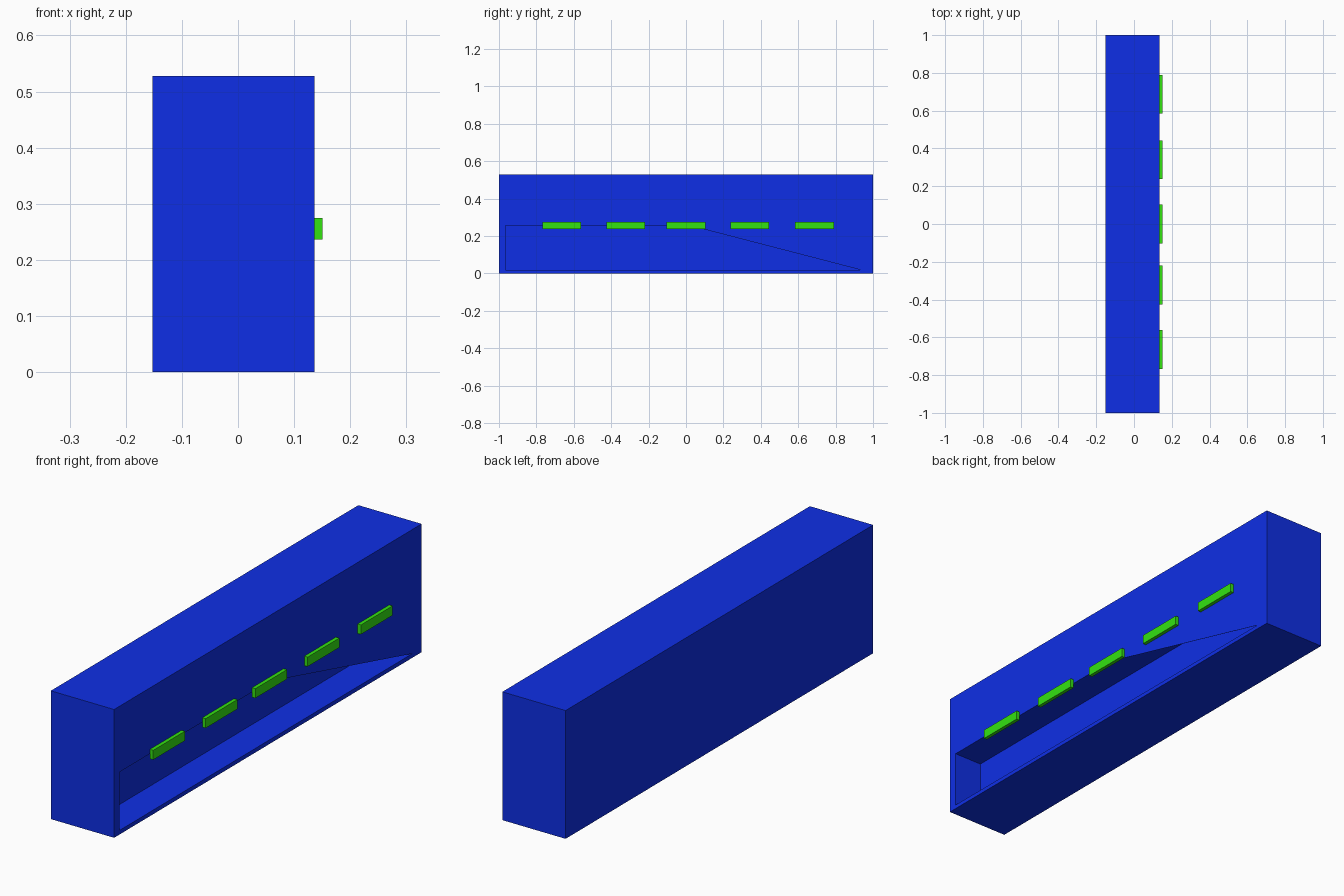
import bpy, bmesh

if "Cube" in bpy.data.objects:
    bpy.data.objects.remove(bpy.data.objects["Cube"])


def material(name, color):
    m = bpy.data.materials.new(name)
    m.diffuse_color = color
    m.use_nodes = True
    m.node_tree.nodes["Principled BSDF"].inputs["Base Color"].default_value = m.diffuse_color
    return m


def prism(name, outline, x0, x1, mat):
    """Extrude a (y, z) outline from x0 to x1."""
    bm = bmesh.new()
    face = bm.faces.new([bm.verts.new((x0, y, z)) for y, z in outline])
    ext = bmesh.ops.extrude_face_region(bm, geom=[face])
    verts = [g for g in ext["geom"] if isinstance(g, bmesh.types.BMVert)]
    bmesh.ops.translate(bm, verts=verts, vec=(x1 - x0, 0, 0))
    bmesh.ops.recalc_face_normals(bm, faces=bm.faces)
    mesh = bpy.data.meshes.new(name)
    bm.to_mesh(mesh)
    bm.free()
    ob = bpy.data.objects.new(name, mesh)
    bpy.context.collection.objects.link(ob)
    mesh.materials.append(mat)
    return ob


def rect(y0, y1, z0, z1):
    return [(y0, z0), (y1, z0), (y1, z1), (y0, z1)]


def cut(target, cutter):
    cutter.hide_render = True
    cutter.hide_set(True)
    mod = target.modifiers.new(cutter.name, "BOOLEAN")
    mod.operation = "DIFFERENCE"
    mod.solver = "EXACT"
    mod.object = cutter


blue = material("blue", (0.0045, 0.028, 0.79, 1))
green = material("green", (0.033, 0.77, 0.0056, 1))

# Main block
body = prism("body", rect(-1, 1, 0, 0.528), -0.152, 0.136, blue)

# Box-shaped cavity, with a slanted opening through its paper-thin right wall
cut(body, prism("cavity_cutter", rect(-0.964, 0.945, 0.017, 0.257),
                0.005, 0.135, blue))
cut(body, prism("opening_cutter",
                [(-0.964, 0.017), (0.94, 0.017), (0.015, 0.257), (-0.964, 0.257)],
                0.13, 0.3, blue))

# Row of raised strips along the right side
for i, y in enumerate((-0.664, -0.323, 0, 0.34, 0.687)):
    prism(f"strip_{i + 1}", rect(y - 0.103, y + 0.103, 0.236, 0.275),
          0.136, 0.151, green)
